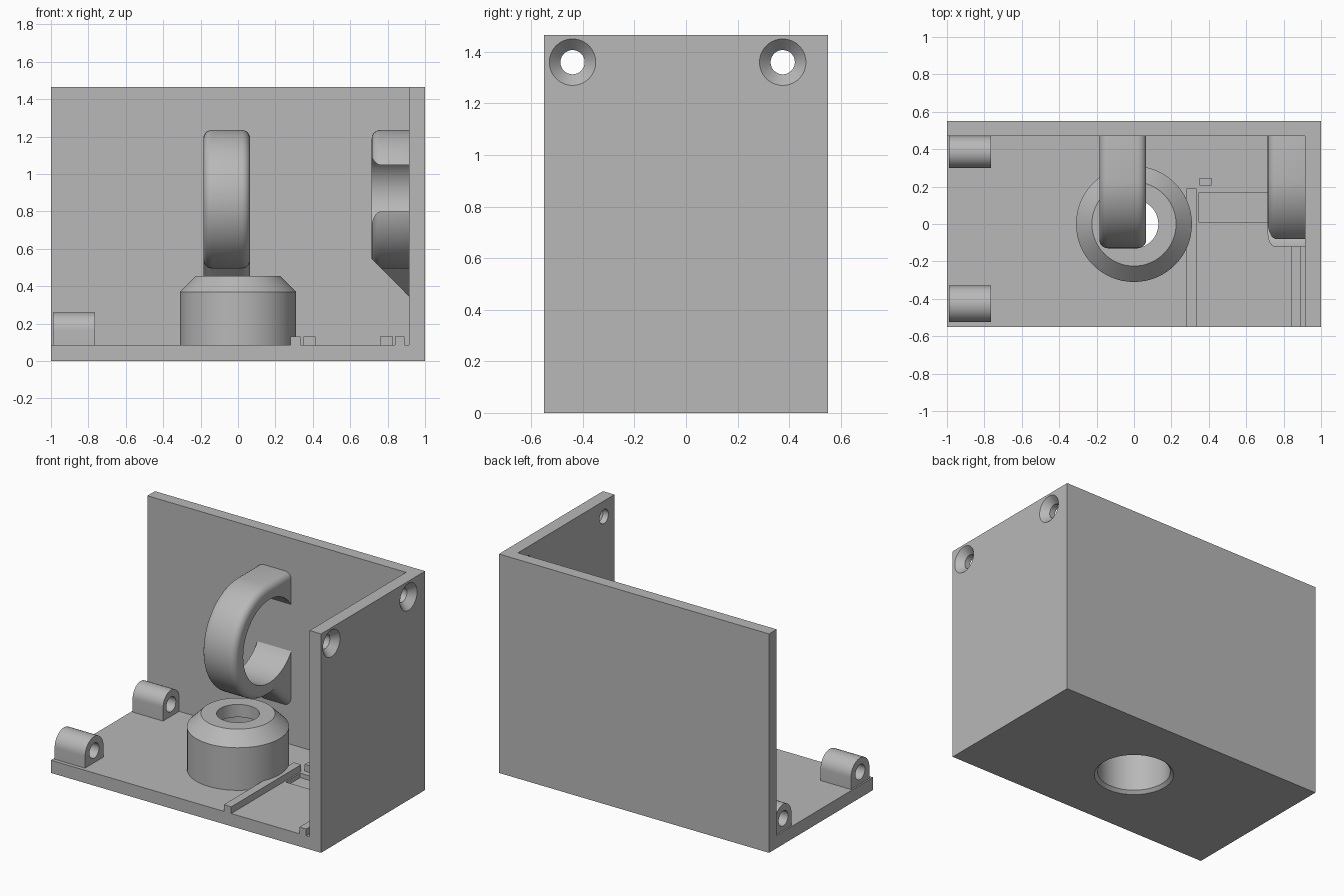
import bpy, bmesh, math
from mathutils import Matrix, Vector

cube = bpy.data.objects.get("Cube")
if cube:
    bpy.data.objects.remove(cube)

GREY = (0.48, 0.48, 0.48, 1)
mat = bpy.data.materials.new("matte_grey")
mat.use_nodes = True
mat.diffuse_color = GREY
mat.node_tree.nodes["Principled BSDF"].inputs["Base Color"].default_value = GREY


def finish(name, bm):
    bmesh.ops.recalc_face_normals(bm, faces=bm.faces)
    mesh = bpy.data.meshes.new(name)
    bm.to_mesh(mesh)
    bm.free()
    mesh.materials.append(mat)
    obj = bpy.data.objects.new(name, mesh)
    bpy.context.scene.collection.objects.link(obj)
    return obj


def box(name, x, y, z):
    bm = bmesh.new()
    bmesh.ops.create_cube(bm, size=1)
    for v in bm.verts:
        v.co = [(a + b) / 2 + c * (b - a) for c, (a, b) in zip(v.co, (x, y, z))]
    return finish(name, bm)


def cone(name, start, length, r1, r2, axis="X"):
    """Cylinder or cone running from start along +axis."""
    bm = bmesh.new()
    bmesh.ops.create_cone(bm, cap_ends=True, segments=64, radius1=r1, radius2=r2, depth=length,
                          matrix=Matrix.Translation((0, 0, length / 2)))
    turn = Matrix.Rotation(math.pi / 2, 4, 'Y') if axis == "X" else Matrix()
    bm.transform(Matrix.Translation(start) @ turn)
    return finish(name, bm)


def extrude_x(name, profile, x0, x1):
    """Extrude a (y, z) outline along x."""
    bm = bmesh.new()
    face = bm.faces.new([bm.verts.new((x0, y, z)) for y, z in profile])
    ext = bmesh.ops.extrude_face_region(bm, geom=[face])["geom"]
    moved = [v for v in ext if isinstance(v, bmesh.types.BMVert)]
    bmesh.ops.translate(bm, verts=moved, vec=(x1 - x0, 0, 0))
    return finish(name, bm)


def lathe(name, profile):
    bm = bmesh.new()
    verts = [bm.verts.new((r, 0, z)) for r, z in profile]
    edges = [bm.edges.new((a, b)) for a, b in zip(verts, verts[1:] + verts[:1])]
    bmesh.ops.spin(bm, geom=verts + edges, cent=(0, 0, 0), axis=(0, 0, 1),
                   angle=2 * math.pi, steps=64)
    bmesh.ops.remove_doubles(bm, verts=bm.verts, dist=0.0001)
    return finish(name, bm)


def bake(obj):
    bpy.context.view_layer.update()
    graph = bpy.context.evaluated_depsgraph_get()
    mesh = bpy.data.meshes.new_from_object(obj.evaluated_get(graph))
    obj.modifiers.clear()
    obj.data = mesh


def cut(obj, *cutters):
    for c in cutters:
        mod = obj.modifiers.new("cut", 'BOOLEAN')
        mod.operation = 'DIFFERENCE'
        mod.solver = 'EXACT'
        mod.object = c
        bake(obj)
        bpy.data.objects.remove(c)


def smooth(obj):
    bpy.ops.object.select_all(action='DESELECT')
    obj.select_set(True)
    bpy.context.view_layer.objects.active = obj
    bpy.ops.object.shade_smooth_by_angle(angle=math.radians(25))


FLOOR, BACK, SIDE = 0.085, 0.47, 0.915

# Floor, back wall and side wall in one shell
shell = box("shell", (-1, 1), (-0.55, 0.55), (0, 1.465))
cut(shell, box("room", (-1.2, SIDE), (-0.7, BACK), (FLOOR, 1.7)))
cut(shell, cone("bore", (0, 0, -0.1), 0.3, 0.225, 0.225, "Z"),
    cone("bore_chamfer", (0, 0, -0.01), 0.03, 0.255, 0.225, "Z"),
    box("floor_recess", (0.345, 0.82), (0.01, 0.165), (0.055, 0.2)))
for y in (-0.44, 0.375):
    cut(shell, cone("screw_hole", (0.8, y, 1.36), 0.3, 0.047, 0.047),
        cone("countersink", (0.955, y, 1.36), 0.09, 0.047, 0.133))
smooth(shell)

# Hollow boss with a narrower mouth
boss = lathe("boss", [(0.31, FLOOR), (0.31, 0.37), (0.225, 0.455), (0.13, 0.455),
                      (0.13, 0.37), (0.225, 0.37), (0.225, FLOOR)])
smooth(boss)

# Round wall brackets: arc outline, flat top and a sloped foot
CY, CZ, R = 0.24, 0.865, 0.37
outline = [(CY + R * math.cos(a), CZ + R * math.sin(a))
           for a in (math.radians(90 + 189 * i / 40) for i in range(41))]
outline += [(0.53, 0.285), (0.53, CZ + R)]


def bracket(name, x0, x1):
    obj = extrude_x(name, outline, x0, x1)
    mod = obj.modifiers.new("round", 'BEVEL')
    mod.width = 0.045
    mod.segments = 5
    mod.limit_method = 'ANGLE'
    mod.angle_limit = math.radians(65)
    mod.use_clamp_overlap = False
    bake(obj)
    return obj


ring = bracket("ring_bracket", -0.185, 0.065)
cut(ring, cone("ring_hole", (-0.5, CY, CZ), 1, 0.278, 0.278))
smooth(ring)

# Side bracket: open hook with its underside sloped into the side wall
hook = bracket("hook_bracket", 0.715, 0.975)
bm = bmesh.new()
bm.from_mesh(hook.data)
res = bmesh.ops.bisect_plane(bm, geom=bm.verts[:] + bm.edges[:] + bm.faces[:],
                             plane_co=Vector((0.715, 0, 0.545)), plane_no=Vector((1, 0, 1)),
                             clear_inner=True)
bmesh.ops.holes_fill(bm, edges=[e for e in res["geom_cut"] if isinstance(e, bmesh.types.BMEdge)])
bm.to_mesh(hook.data)
bm.free()
cut(hook, cone("hook_hole", (0.5, 0.05, 0.8975), SIDE - 0.5, 0.2, 0.2))
smooth(hook)

# Arched screw lugs on the open end
for name, y0, y1 in (("front_lug", -0.525, -0.33), ("back_lug", 0.30, BACK)):
    mid, rad = (y0 + y1) / 2, (y1 - y0) / 2
    arch = [(y0, FLOOR)]
    arch += [(mid - rad * math.cos(math.pi * i / 24), 0.26 - rad + rad * math.sin(math.pi * i / 24))
             for i in range(25)]
    lug = extrude_x(name, arch + [(y1, FLOOR)], -0.99, -0.765)
    cut(lug, cone("lug_hole", (-1.1, mid, 0.165), 0.5, 0.05, 0.05))
    smooth(lug)

# Low rails and stops on the floor
RAIL = (FLOOR, 0.13)
box("left_rail", (0.28, 0.335), (-0.55, 0.19), RAIL)
box("right_rail", (0.84, 0.89), (-0.55, 0.19), RAIL)
box("left_stop", (0.35, 0.415), (0.205, 0.245), RAIL)
box("right_stop", (0.76, 0.83), (0.205, 0.245), RAIL)
